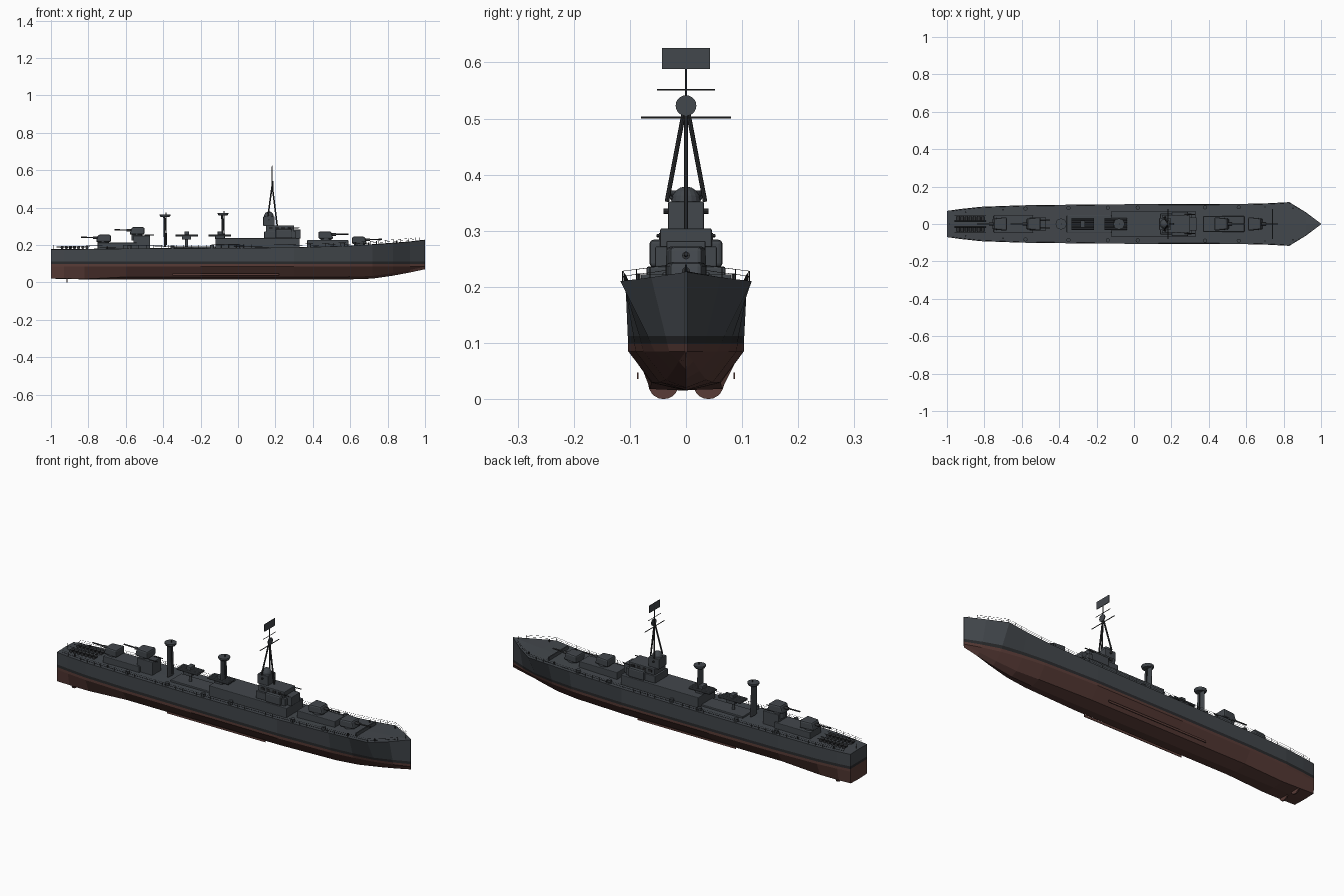
import bpy, bmesh, math
from mathutils import Vector

if "Cube" in bpy.data.objects:
    bpy.data.objects.remove(bpy.data.objects["Cube"])


def mat(name, c):
    m = bpy.data.materials.new(name)
    m.diffuse_color = (*c, 1)
    m.use_nodes = True
    m.node_tree.nodes["Principled BSDF"].inputs["Base Color"].default_value = m.diffuse_color
    return m


GREY = mat("dark_grey", (0.055, 0.063, 0.072))
RED = mat("red_brown", (0.10, 0.045, 0.038))
BLACK = mat("boot_black", (0.022, 0.023, 0.025))
STEEL = mat("steel", (0.03, 0.032, 0.035))


def finish(name, bm, m=GREY, bevel=0):
    bmesh.ops.recalc_face_normals(bm, faces=bm.faces)
    me = bpy.data.meshes.new(name)
    bm.to_mesh(me)
    bm.free()
    me.materials.append(m)
    ob = bpy.data.objects.new(name, me)
    bpy.context.collection.objects.link(ob)
    if bevel:
        b = ob.modifiers.new("bevel", 'BEVEL')
        b.width, b.segments = bevel, 2
    return ob


def add_box(bm, x0, x1, y0, y1, z0, z1):
    vs = bmesh.ops.create_cube(bm, size=1)['verts']
    for v in vs:
        v.co = Vector(((x0 + x1) / 2 + v.co.x * (x1 - x0), (y0 + y1) / 2 + v.co.y * (y1 - y0),
                       (z0 + z1) / 2 + v.co.z * (z1 - z0)))


def add_rod(bm, a, b, r, r2=None, n=8):
    a, b = Vector(a), Vector(b)
    d = b - a
    vs = bmesh.ops.create_cone(bm, cap_ends=True, segments=n, radius1=r,
                               radius2=r if r2 is None else r2, depth=d.length)['verts']
    q = Vector((0, 0, 1)).rotation_difference(d)
    for v in vs:
        v.co = q @ v.co + (a + b) / 2


def box(name, x0, x1, hw, z0, z1, y=0, m=GREY, bevel=0.003):
    bm = bmesh.new()
    add_box(bm, x0, x1, y - hw, y + hw, z0, z1)
    return finish(name, bm, m, bevel)


def rods(name, lst, m=STEEL, n=8):
    bm = bmesh.new()
    for a, b, r in lst:
        add_rod(bm, a, b, r, n=n)
    return finish(name, bm, m)


# Hull stations: x, deck half width, waterline half width, bottom half width, deck z, keel z
ST = [(-1, .070, .070, .066, .175, .02), (-.93, .080, .079, .066, .176, .018),
      (-.82, .092, .090, .064, .177, .016), (-.6, .100, .098, .062, .18, .015),
      (-.2, .105, .102, .062, .182, .015), (.3, .107, .103, .060, .186, .015),
      (.6, .108, .090, .048, .195, .016), (.72, .111, .076, .036, .202, .02),
      (.83, .117, .056, .024, .21, .036), (.92, .062, .030, .013, .217, .053),
      (1, .002, .002, .001, .226, .07)]


def section(s):
    x, d, w, b, zd, zk = s
    zw = max(.085, zk + .012)
    low = w + (d - w) * .1
    mid = w + (d - w) * .2
    half = [(b, zk + (.014 if x > -.8 else .002)), (w, zw), (low, .098), (mid, .112), (d, zd)]
    return [(0, zk)] + half + [(0, zd + .002)] + [(-y, z) for y, z in reversed(half)]


bm = bmesh.new()
rings = [[bm.verts.new((s[0], y, z)) for y, z in section(s)] for s in ST]
N = len(rings[0])
for a, b in zip(rings, rings[1:]):
    for i in range(N):
        f = bm.faces.new((a[i], a[(i + 1) % N], b[(i + 1) % N], b[i]))
        k = min(i, N - 1 - i)
        f.material_index = 1 if k < 3 else 2 if k == 3 else 0
for r in (rings[0], rings[-1]):
    for k in range(5):     # end caps in horizontal strips
        q = [r[k], r[k + 1], r[-k - 1], r[-k]] if k else [r[0], r[1], r[-1]]
        bm.faces.new(q).material_index = 1 if k < 3 else 2 if k == 3 else 0
    bm.faces.new((r[5], r[6], r[7]))
hull = finish("hull", bm)
hull.data.materials.append(RED)
hull.data.materials.append(BLACK)


def deck(x):
    for a, b in zip(ST, ST[1:]):
        if a[0] <= x <= b[0]:
            t = (x - a[0]) / (b[0] - a[0])
            return a[1] + (b[1] - a[1]) * t, a[4] + (b[4] - a[4]) * t


# Railings along both deck edges
lst = []
xs = [-.97 + i * .04 for i in range(49)]
for s in (-1, 1):
    pts = [(x, s * (deck(x)[0] - .004), deck(x)[1]) for x in xs]
    for i, p in enumerate(pts):
        lst.append((p, (p[0], p[1], p[2] + .018), .0009))
        if i:
            for h in (.009, .018):
                o, q = pts[i - 1], p
                lst.append(((o[0], o[1], o[2] + h), (q[0], q[1], q[2] + h), .0006))
rods("railings", lst, n=4)

# Underwater gear
for s in (-1, 1):
    box("bilge_keel", -.35, .22, .0012, .036, .047, s * .086, RED, 0)
    rods("propeller_shaft", [((-.92, s * .04, .027), (-.7, s * .04, .032), .004)], RED)
    bm = bmesh.new()
    add_rod(bm, (-.917, s * .04, .027), (-.911, s * .04, .027), .027, n=20)
    finish("propeller", bm, RED)

# Deckhouses and bridge
for name, a, b, hw, z0, z1 in [
        ("aft_deckhouse", -.75, -.54, .045, .175, .212),
        ("aft_gun_platform", -.56, -.47, .036, .175, .25),
        ("midship_low_deck", -.36, -.12, .045, .178, .192),
        ("main_deckhouse", -.12, .33, .07, .18, .236),
        ("forward_deckhouse", .37, .59, .042, .185, .226),
        ("bridge_lower", .14, .31, .055, .235, .272),
        ("bridge_upper", .15, .30, .046, .27, .304),
        ("bridge_front", .29, .335, .035, .235, .282),
        ("gun_director", .135, .195, .032, .30, .352)]:
    box(name, a, b, hw, z0, z1)
bm = bmesh.new()
bmesh.ops.create_uvsphere(bm, u_segments=16, v_segments=8, radius=.026)
for v in bm.verts:
    v.co = Vector((v.co.x + .165, v.co.y, v.co.z + .353))
finish("director_dome", bm)
rods("rangefinder", [((.165, -.04, .335), (.165, .04, .335), .005)])
for s in (-1, 1):
    box("bridge_wing", .2, .29, .019, .235, .284, s * .046, bevel=.007)
    rods("light_gun", [((.27, s * .05, .29), (.33, s * .05, .292), .0025)])
    bm = bmesh.new()
    for i in range(4):
        add_box(bm, .165 + i * .033, .185 + i * .033, s * .046 - .002, s * .046 + .002, .284, .296)
    finish("bridge_windows", bm, BLACK)


# Main gun turrets: centre x, bottom z, direction
def turret(name, x, z, d):
    bm = bmesh.new()
    add_box(bm, x - .04, x + .04, -.036, .036, z, z + .04)
    for v in bm.verts:     # sloped, narrowed face
        if (v.co.x - x) * d > 0:
            v.co.y *= .8
            if v.co.z > z + .02:
                v.co.x -= d * .012
    finish(name + "_turret", bm, GREY, .008)
    rods(name + "_barbette", [((x, 0, z - .03), (x, 0, z + .003), .03)], GREY, 20)
    rods(name + "_barrel", [((x + d * .02, 0, z + .024), (x + d * .12, 0, z + .026), .0035),
                            ((x + d * .03, 0, z + .024), (x + d * .055, 0, z + .024), .007)], n=12)


turret("aft_lower", -.72, .215, -1)
turret("aft_upper", -.54, .255, -1)
turret("fore_upper", .47, .232, 1)
turret("fore_lower", .65, .204, 1)
rods("aft_light_guns", [((-.5, s * .022, .252), (-.45, s * .022, .253), .0025) for s in (-1, 1)])
box("breakwater", .737, .743, .08, .2, .222, bevel=0)

# Funnels: flattened stacks under round caps
for x, top in ((-.39, .362), (-.08, .37)):
    bm = bmesh.new()
    add_rod(bm, (0, 0, .19), (0, 0, top), .027, .024, 20)
    for v in bm.verts:
        v.co.x = v.co.x * .22 + x - (v.co.z - .2) * .03
    add_rod(bm, (x, 0, top - .012), (x, 0, top - .004), .024, .029, 20)
    add_rod(bm, (x, 0, top - .004), (x, 0, top + .002), .029, .029, 20)
    finish("funnel", bm)
    rods("steam_pipe", [((x + .008, 0, .2), (x + .004, 0, top + .012), .0025)])

# Torpedo tube mounts
for x in (-.275, -.097):
    rods("torpedo_tubes", [((x - .06, y * .0125, .25), (x + .06, y * .0125, .25), .006)
                           for y in (-2, -1, 0, 1, 2)], GREY, 10)
    box("torpedo_mount", x - .025, x + .025, .028, .229, .247)
    box("torpedo_shield", x - .012, x + .014, .02, .255, .273)
    rods("torpedo_pivot", [((x, 0, .18), (x, 0, .232), .008)], GREY, 12)

# Depth charge racks at the stern
for s in (-1, 1):
    rods("depth_charges", [((-.94 + i * .022, s * .03 - .011, .186), (-.94 + i * .022, s * .03 + .011, .186), .0085)
                           for i in range(7)], n=12)
    rods("charge_rack", [((-.96, s * .03 + e, .194), (-.79, s * .03 + e, .194), .0014) for e in (-.014, .014)])
    for x in (-.58, -.35, -.14, .02, .38, .56):
        w, z = deck(x)
        rods("deck_vent", [((x, s * (w - .018), z), (x, s * (w - .018), z + .016), .011)], GREY, 12)
    rods("bollards", [((x, s * (deck(x)[0] - .02), deck(x)[1]), (x, s * (deck(x)[0] - .02), deck(x)[1] + .012), .004)
                      for x in (-.9, -.7, .7, .85)])

# Tripod mast with yards and radar
rods("tripod_mast", [((.21, 0, .30), (.183, 0, .515), .004), ((.16, .034, .352), (.182, .003, .515), .004),
                     ((.16, -.034, .352), (.182, -.003, .515), .004), ((.182, 0, .5), (.182, 0, .62), .002)])
rods("yards", [((.182, -.08, .502), (.182, .08, .502), .002), ((.182, -.052, .551), (.182, .052, .551), .0014)])
rods("radar_dish", [((.184, 0, .523), (.189, 0, .523), .0185)], GREY, 20)
box("radar_panel", .181, .184, .043, .588, .626, bevel=0)

# Jack and ensign staffs
rods("flag_staffs", [((.97, 0, .222), (.97, 0, .24), .0015), ((-.985, 0, .175), (-.985, 0, .2), .0015)])
